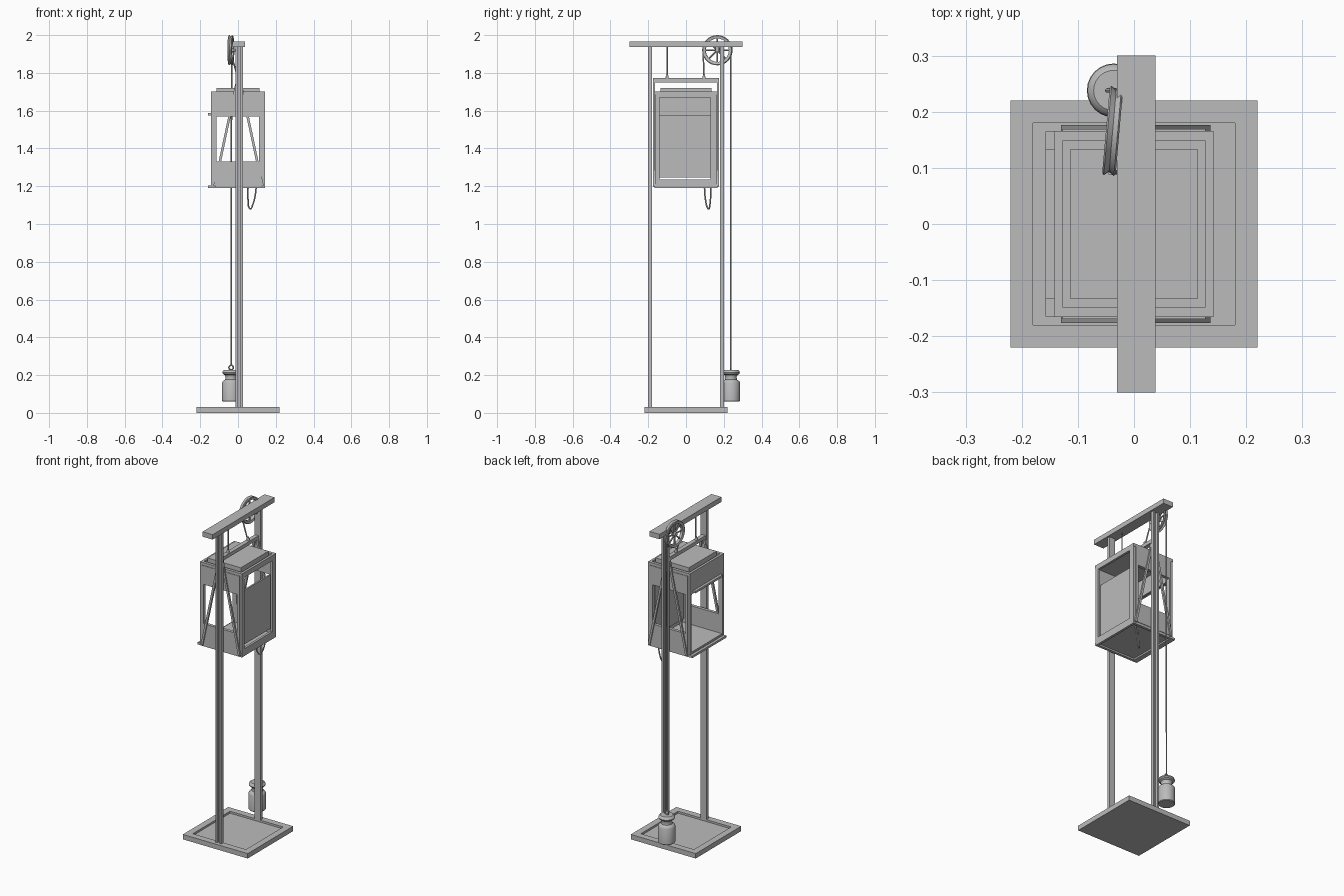
import bpy, bmesh, math
from mathutils import Vector, Matrix

old = bpy.data.objects.get("Cube")
if old:
    bpy.data.objects.remove(old)

grey = bpy.data.materials.new("plain_grey")
grey.use_nodes = True
COLOUR = (0.5, 0.5, 0.5, 1)
grey.diffuse_color = COLOUR
grey.node_tree.nodes["Principled BSDF"].inputs["Base Color"].default_value = COLOUR


def finish(name, bm, smooth=False):
    bmesh.ops.recalc_face_normals(bm, faces=bm.faces)
    mesh = bpy.data.meshes.new(name)
    bm.to_mesh(mesh)
    bm.free()
    mesh.materials.append(grey)
    obj = bpy.data.objects.new(name, mesh)
    bpy.context.collection.objects.link(obj)
    if smooth:
        bpy.ops.object.select_all(action="DESELECT")
        obj.select_set(True)
        bpy.context.view_layer.objects.active = obj
        bpy.ops.object.shade_smooth_by_angle(angle=math.radians(35))
    return obj


def add_box(bm, x, y, z):
    size = (x[1] - x[0], y[1] - y[0], z[1] - z[0])
    mid = (sum(x) / 2, sum(y) / 2, sum(z) / 2)
    bmesh.ops.create_cube(bm, size=1, matrix=Matrix.Translation(mid) @ Matrix.Diagonal((*size, 1)))


def box(name, x, y, z):
    bm = bmesh.new()
    add_box(bm, x, y, z)
    return finish(name, bm)


def frame(name, axis, outer_a, outer_b, inner_a, inner_b, depth):
    """Four bars around a rectangular hole that runs along the axis."""
    bm = bmesh.new()
    (a0, a1), (b0, b1), (c0, c1), (d0, d1) = outer_a, outer_b, inner_a, inner_b
    for a, b in (((a0, c0), (b0, b1)), ((c1, a1), (b0, b1)),
                 ((c0, c1), (b0, d0)), ((c0, c1), (d1, b1))):
        spans = [a, b]
        spans.insert(axis, depth)
        add_box(bm, *spans)
    return finish(name, bm)


def bar(name, start, end, width, depth):
    """Rectangular bar between two points in an x-z plane."""
    p, q = Vector(start), Vector(end)
    way = (q - p).normalized()
    side = way.cross(Vector((0, 1, 0)))
    turn = Matrix((side, Vector((0, 1, 0)), way)).transposed().to_4x4()
    bm = bmesh.new()
    bmesh.ops.create_cube(bm, size=1, matrix=Matrix.Translation((p + q) / 2) @ turn
                          @ Matrix.Diagonal((width, depth, (q - p).length, 1)))
    return finish(name, bm)


def rod(name, start, end, radius, sides=10, tip=None):
    p, q = Vector(start), Vector(end)
    bm = bmesh.new()
    turn = (q - p).to_track_quat("Z", "Y").to_matrix().to_4x4()
    bmesh.ops.create_cone(bm, cap_ends=True, segments=sides, radius1=radius,
                          radius2=radius if tip is None else tip, depth=(q - p).length,
                          matrix=Matrix.Translation((p + q) / 2) @ turn)
    return finish(name, bm, True)


def lathe(name, profile, sides, matrix, closed=False):
    """Spin (radius, height) points about z."""
    bm = bmesh.new()
    rings = []
    for i in range(sides):
        t = math.tau * i / sides
        rings.append([bm.verts.new((r * math.cos(t), r * math.sin(t), h)) for r, h in profile])
    count = len(profile)
    for i in range(sides):
        a, b = rings[i], rings[(i + 1) % sides]
        for j in range(count if closed else count - 1):
            k = (j + 1) % count
            bm.faces.new((a[j], b[j], b[k], a[k]))
    if not closed:
        bm.faces.new([r[0] for r in rings])
        bm.faces.new([r[-1] for r in rings])
    bm.transform(matrix)
    return finish(name, bm, True)


def both(v):
    return (-v, v)


# base tray
box("base_plate", both(0.22), both(0.22), (0, 0.018))
frame("base_rim", 2, both(0.22), both(0.22), both(0.18), both(0.18), (0.018, 0.03))

# channel rails, open to the outside, and the top beam
for label, s in (("front", -1), ("back", 1)):
    bm = bmesh.new()
    near, far = sorted((s * 0.179, s * 0.185)), sorted((s * 0.185, s * 0.2))
    add_box(bm, (-0.014, 0.026), near, (0.03, 1.938))
    for x in ((-0.014, -0.002), (0.014, 0.026)):
        add_box(bm, x, far, (0.03, 1.938))
    finish(label + "_rail", bm)
box("top_beam", (-0.03, 0.038), both(0.3), (1.936, 1.966))

# cabin floor and roof, each with a raised rim
box("cabin_floor", both(0.14), both(0.163), (1.2, 1.215))
frame("floor_rim", 2, both(0.142), both(0.166), both(0.127), both(0.15), (1.19, 1.205))
box("cabin_roof", both(0.14), both(0.163), (1.675, 1.69))
frame("roof_rim", 2, both(0.142), both(0.166), both(0.127), both(0.148), (1.685, 1.702))
box("roof_plate", both(0.113), both(0.134), (1.69, 1.72))

# cabin front and back walls with windows, and the sling braces over them
for label, s in (("front", -1), ("back", 1)):
    frame(label + "_wall", 1, both(0.142), (1.2, 1.69), (-0.115, 0.11), (1.33, 1.57),
          sorted((s * 0.15, s * 0.163)))
    frame(label + "_cover", 1, both(0.127), (1.205, 1.685), (-0.115, 0.11), (1.33, 1.57),
          sorted((s * 0.163, s * 0.169)))
    for side in (-1, 1):
        bar(label + "_sling_brace", (0.003 + side * 0.006, s * 0.17, 1.765),
            (0.003 + side * 0.127, s * 0.17, 1.2), 0.013, 0.012)
box("sling_crosshead", (-0.01, 0.016), both(0.176), (1.75, 1.772))

# closed side: frame with an inset panel leaving a gap above
frame("side_frame", 0, both(0.163), (1.2, 1.69), (-0.14, 0.13), (1.235, 1.67), (0.128, 0.142))
box("side_panel", (0.112, 0.122), both(0.142), (1.245, 1.575))

# door side: header, top track and sill
box("door_header", (-0.142, -0.13), both(0.163), (1.57, 1.69))
box("door_track", (-0.158, -0.142), both(0.133), (1.575, 1.588))
box("door_sill", (-0.158, -0.142), both(0.165), (1.19, 1.203))

# pulley wheel: grooved rim, hub and spokes
wheel = (Matrix.Translation((-0.038, 0.166, 1.92)) @ Matrix.Rotation(math.radians(-5), 4, "Z")
         @ Matrix.Rotation(math.pi / 2, 4, "Y"))
lathe("pulley_rim", [(0.062, -0.009), (0.076, -0.012), (0.08, -0.009), (0.073, 0),
                     (0.08, 0.009), (0.076, 0.012), (0.062, 0.009)], 32, wheel, True)
lathe("pulley_hub", [(0.012, -0.012), (0.014, 0), (0.012, 0.012)], 16, wheel)
for i in range(8):
    t = math.tau * i / 8
    out = Vector((math.cos(t), math.sin(t), 0))
    rod("pulley_spoke", wheel @ (out * 0.008), wheel @ (out * 0.066), 0.0045, 8)
rod("pulley_axle", (-0.048, 0.166, 1.92), (0.015, 0.166, 1.92), 0.006, 12)
box("axle_bracket", (-0.004, 0.012), (0.156, 0.176), (1.91, 1.937))

# ropes and their end fittings
rod("front_rope", (0.003, -0.1, 1.77), (0.003, -0.1, 1.938), 0.004)
rod("lift_rope", (0.0, 0.095, 1.77), (-0.042, 0.091, 1.92), 0.004)
rod("weight_rope", (-0.036, 0.238, 0.25), (-0.034, 0.238, 1.92), 0.004)
for y in (-0.1, 0.095):
    rod("rope_fitting", (0.002, y, 1.77), (0.002, y, 1.792), 0.009, 12, 0.005)

# counterweight with neck, lip and ring
spot = Matrix.Translation((-0.036, 0.238, 0))
lathe("counterweight", [(0.044, 0.06), (0.048, 0.064), (0.048, 0.16), (0.044, 0.168),
                        (0.032, 0.176), (0.03, 0.19), (0.034, 0.2), (0.044, 0.206),
                        (0.047, 0.213), (0.044, 0.222), (0.036, 0.228)], 24, spot)
ring = [(0.012 + 0.004 * math.cos(a), 0.004 * math.sin(a))
        for a in (math.tau * i / 8 for i in range(8))]
lathe("weight_ring", ring, 20, spot @ Matrix.Translation((0, 0, 0.24))
      @ Matrix.Rotation(math.pi / 2, 4, "X"), True)

# hanging cable loop under the floor
curve = bpy.data.curves.new("hanging_cable", "CURVE")
curve.dimensions = "3D"
curve.bevel_depth = 0.004
curve.bevel_resolution = 2
path = [(0.053, 0.097, 1.2), (0.053, 0.103, 1.13), (0.057, 0.112, 1.09), (0.066, 0.12, 1.08),
        (0.077, 0.126, 1.1), (0.089, 0.13, 1.14), (0.097, 0.13, 1.2)]
spline = curve.splines.new("BEZIER")
spline.bezier_points.add(len(path) - 1)
for point, co in zip(spline.bezier_points, path):
    point.co = co
    point.handle_left_type = point.handle_right_type = "AUTO"
curve.materials.append(grey)
bpy.context.collection.objects.link(bpy.data.objects.new("hanging_cable", curve))
